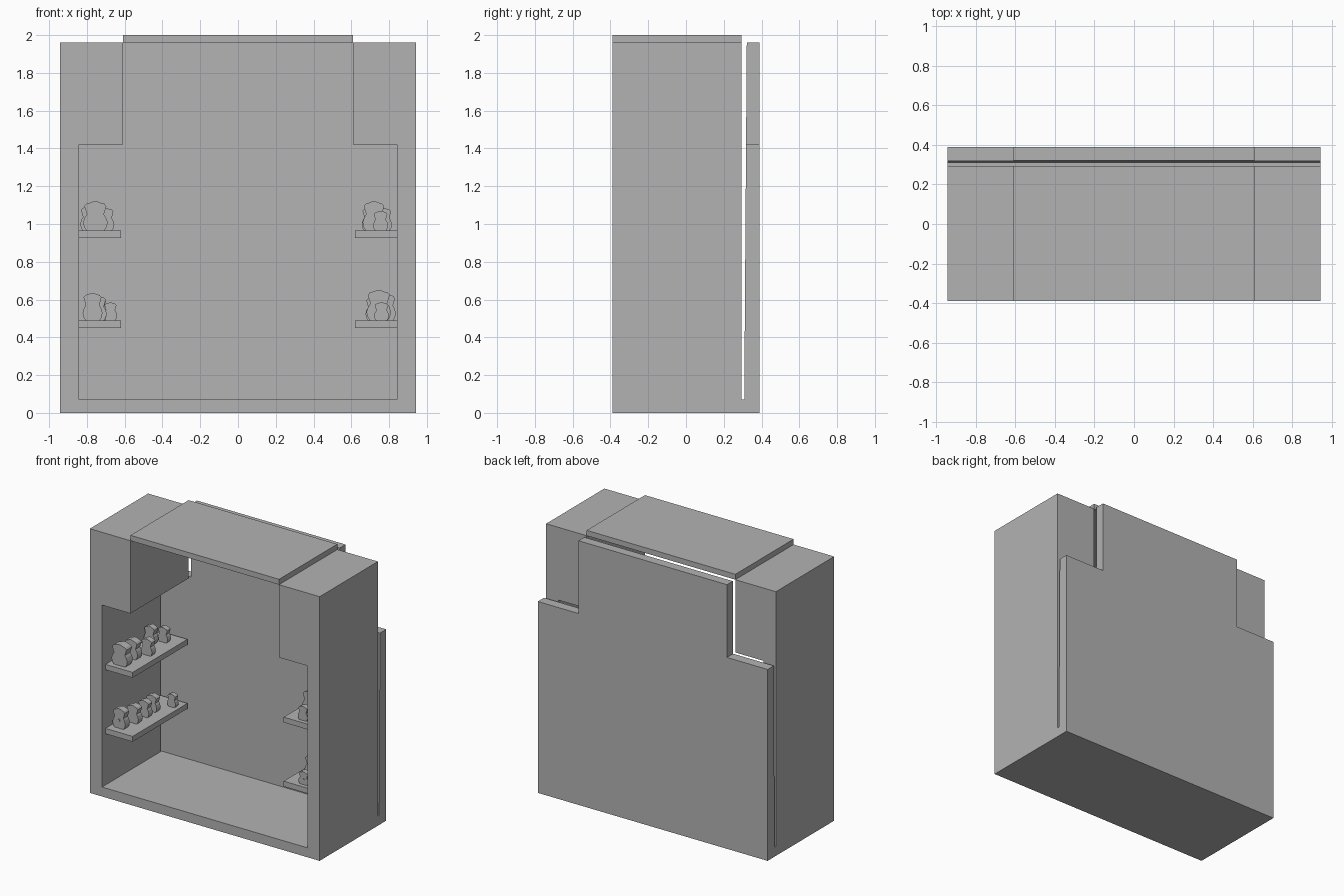
import bpy, bmesh
from math import sin, cos, pi, radians

if "Cube" in bpy.data.objects:
    bpy.data.objects.remove(bpy.data.objects["Cube"], do_unlink=True)

GREY = (0.45, 0.45, 0.45, 1)
mat = bpy.data.materials.new("plain_grey")
mat.use_nodes = True
mat.diffuse_color = GREY
mat.node_tree.nodes["Principled BSDF"].inputs["Base Color"].default_value = GREY


def prism(name, profile, y0, y1):
    """Extrude an (x, z) outline from y0 to y1."""
    bm = bmesh.new()
    face = bm.faces.new([bm.verts.new((x, y0, z)) for x, z in profile])
    ext = bmesh.ops.extrude_face_region(bm, geom=[face])["geom"]
    moved = [v for v in ext if isinstance(v, bmesh.types.BMVert)]
    bmesh.ops.translate(bm, verts=moved, vec=(0, y1 - y0, 0))
    bmesh.ops.recalc_face_normals(bm, faces=bm.faces)
    mesh = bpy.data.meshes.new(name)
    bm.to_mesh(mesh)
    bm.free()
    mesh.materials.append(mat)
    ob = bpy.data.objects.new(name, mesh)
    bpy.context.collection.objects.link(ob)
    return ob


def box(name, x0, x1, y0, y1, z0, z1):
    return prism(name, [(x0, z0), (x1, z0), (x1, z1), (x0, z1)], y0, y1)


def mirrored(half):
    """Close a right-hand outline with its mirror image."""
    return half + [(-x, z) for x, z in reversed(half)]


W, FRONT, REAR, BACK = 0.943, -0.39, 0.293, 0.39
INNER, NECK, FLOOR, STEP, TOP = 0.843, 0.61, 0.07, 1.42, 1.96

# Cabinet: floor, side walls and the two upper corner blocks
prism("cabinet_frame", mirrored([(W, 0), (W, TOP), (NECK, TOP), (NECK, STEP),
                                 (INNER, STEP), (INNER, FLOOR)]), FRONT, REAR)
box("floor_rear_strip", -W, W, REAR, BACK, 0, FLOOR)
box("roof_slab", -NECK, NECK, FRONT, REAR, TOP, 2.0)

# Stepped back panel, its inner face leaning back slightly
panel = prism("back_panel", mirrored([(W, FLOOR), (W, STEP), (NECK, STEP),
                                      (NECK, TOP)]), 0.31, BACK)
for v in panel.data.vertices:
    if v.co.y < 0.35:
        v.co.y = 0.308 + 0.007 * v.co.z

# Shelves
SHELF_TOPS = {"lower": 0.49, "upper": 0.965}
for level, z in SHELF_TOPS.items():
    for side, s in (("right", -1), ("left", 1)):
        a, b = sorted((s * 0.62, s * INNER))
        box(f"{level}_{side}_shelf", a, b, -0.35, REAR, z - 0.04, z)

# Ornament outline: belly, waist, shoulders and a blunt peak (unit size)
ORNAMENT = mirrored([(0.36, 0), (0.46, 0.12), (0.5, 0.28), (0.43, 0.45),
                     (0.34, 0.56), (0.4, 0.7), (0.45, 0.84), (0.36, 0.92),
                     (0.18, 0.96), (0.07, 1.0)])


def ornament(name, x, y, z, w, h, turn, button):
    depth = 0.5 * w
    parts = [prism(name, [(w * px, h * pz) for px, pz in ORNAMENT],
                   -depth / 2, depth / 2)]
    if button:
        r = 0.1 * w
        ring = [(r * cos(k * pi / 5), 0.4 * h + r * sin(k * pi / 5)) for k in range(10)]
        parts.append(prism(name + "_button", ring, -depth / 2 - 0.005, -depth / 2))
    for ob in parts:
        ob.location = (x, y, z)
        ob.rotation_euler.z = radians(turn)


# Rows of ornaments: x, y, width, height
ROWS = {
    ("upper", "right"): [(-.755, -.28, .13, .155), (-.755, -.15, .11, .14),
                         (-.70, -.05, .09, .12), (-.79, .11, .09, .13), (-.73, .18, .08, .11)],
    ("lower", "right"): [(-.77, -.27, .105, .145), (-.745, -.15, .1, .13),
                         (-.74, -.03, .09, .12), (-.745, .07, .09, .12), (-.675, .2, .07, .095)],
    ("upper", "left"): [(.755, -.3, .08, .105), (.72, -.16, .12, .155),
                        (.77, -.03, .09, .12), (.70, .1, .09, .125)],
    ("lower", "left"): [(.76, -.3, .08, .095), (.745, -.16, .13, .16),
                        (.79, -.02, .09, .14), (.72, .12, .09, .125)],
}
for (level, side), row in ROWS.items():
    for i, (x, y, w, h) in enumerate(row):
        ornament(f"{level}_{side}_ornament_{i + 1}", x, y, SHELF_TOPS[level],
                 w, h, 0, level == "lower" and i == 0)
